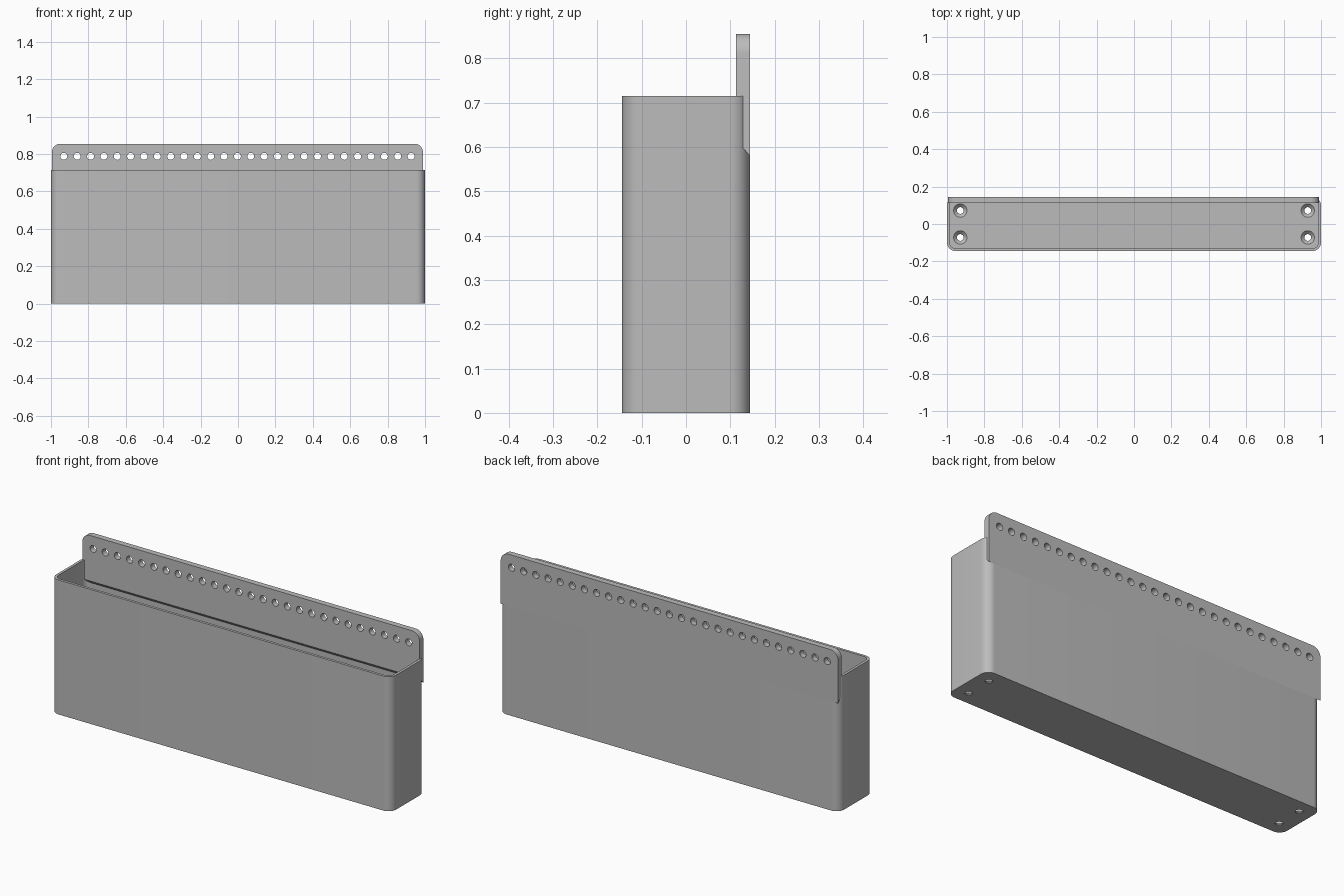
import bpy, bmesh, math
from mathutils import Matrix, Vector

if "Cube" in bpy.data.objects:
    bpy.data.objects.remove(bpy.data.objects["Cube"])

W, D, H = 1.0, 0.144, 0.715      # half width, half depth, bin height
WALL, FLOOR, R = 0.014, 0.022, 0.045
PLATE_FRONT, PLATE_TOP = 0.113, 0.855
SHIFT = -0.003                   # small sideways offset of the plate

grey = bpy.data.materials.new("plain grey")
grey.use_nodes = True
colour = (0.5, 0.5, 0.5, 1)
grey.diffuse_color = colour
grey.node_tree.nodes["Principled BSDF"].inputs["Base Color"].default_value = colour


def make(name, bm):
    bmesh.ops.recalc_face_normals(bm, faces=bm.faces)
    mesh = bpy.data.meshes.new(name)
    bm.to_mesh(mesh)
    bm.free()
    mesh.materials.append(grey)
    obj = bpy.data.objects.new(name, mesh)
    bpy.context.collection.objects.link(obj)
    return obj


def rounded(hw, hd, r, steps=10):
    """Outline of a rounded rectangle."""
    pts = []
    for k, (sx, sy) in enumerate([(1, 1), (-1, 1), (-1, -1), (1, -1)]):
        for i in range(steps + 1):
            a = math.pi / 2 * (k + i / steps)
            pts.append((sx * (hw - r) + r * math.cos(a), sy * (hd - r) + r * math.sin(a)))
    return pts


def bridge(bm, a, b):
    for i in range(len(a)):
        j = (i + 1) % len(a)
        bm.faces.new((a[i], a[j], b[j], b[i]))


def cone(bm, centre, r1, r2, depth, turn=Matrix()):
    bmesh.ops.create_cone(bm, cap_ends=True, segments=32, radius1=r1, radius2=r2,
                          depth=depth, matrix=Matrix.Translation(centre) @ turn)


def cut(obj, cutter):
    cutter.hide_render = True
    mod = obj.modifiers.new("holes", "BOOLEAN")
    mod.operation, mod.object, mod.solver = "DIFFERENCE", cutter, "EXACT"
    bpy.context.view_layer.objects.active = obj
    bpy.ops.object.modifier_apply(modifier=mod.name)
    bpy.data.objects.remove(cutter)


def smooth(obj):
    bpy.ops.object.select_all(action="DESELECT")
    obj.select_set(True)
    bpy.context.view_layer.objects.active = obj
    bpy.ops.object.shade_smooth_by_angle(angle=math.radians(30))


# Open bin: outer skin, rim, inner skin and floor
bm = bmesh.new()
outer, inner = rounded(W, D, R), rounded(W - WALL, D - WALL, R - WALL)
rings = [[bm.verts.new((x, y, z)) for x, y in pts]
         for pts, z in [(outer, 0), (outer, H), (inner, H), (inner, FLOOR)]]
for a, b in zip(rings, rings[1:]):
    bridge(bm, a, b)
bm.faces.new(rings[0])
bm.faces.new(rings[-1])
bin_body = make("bin_body", bm)

# Countersunk screw holes in the floor
bm = bmesh.new()
for sx in (-1, 1):
    for sy in (-1, 1):
        steps = [(0.018, -0.02), (0.018, 0.004), (0.036, FLOOR), (0.036, FLOOR + 0.02)]
        loops = [[bm.verts.new((sx * 0.929 + r * math.cos(t * math.tau / 32),
                                sy * 0.072 + r * math.sin(t * math.tau / 32), z))
                  for t in range(32)] for r, z in steps]
        for a, b in zip(loops, loops[1:]):
            bridge(bm, a, b)
        bm.faces.new(loops[0])
        bm.faces.new(loops[-1])
cut(bin_body, make("floor_hole_cutter", bm))
smooth(bin_body)

# Back mounting plate: rounded top corners, sloping lower edge
half, back, r = 0.992, D + 0.0003, 0.045
outline = [(half, None), (-half, None)]
arc = [math.pi / 2 * i / 10 for i in range(11)]
top = [(half - r + r * math.cos(a), PLATE_TOP - r + r * math.sin(a)) for a in arc]
top += [(-x, z) for x, z in reversed(top)]
bm = bmesh.new()
faces = []
for y, low in [(PLATE_FRONT, 0.613), (back, 0.58)]:
    pts = [(half, low)] + top + [(-half, low)]
    faces.append([bm.verts.new((x + SHIFT, y, z)) for x, z in pts])
bridge(bm, *faces)
for loop in faces:
    bm.faces.new(loop)
plate = make("mounting_plate", bm)

# Row of round holes along the plate
bm = bmesh.new()
for i in range(27):
    cone(bm, Vector(((i - 13) * 0.0714 + SHIFT, 0.128, 0.788)), 0.0185, 0.0185, 0.1,
         Matrix.Rotation(math.pi / 2, 4, "X"))
cut(plate, make("plate_hole_cutter", bm))
smooth(plate)
